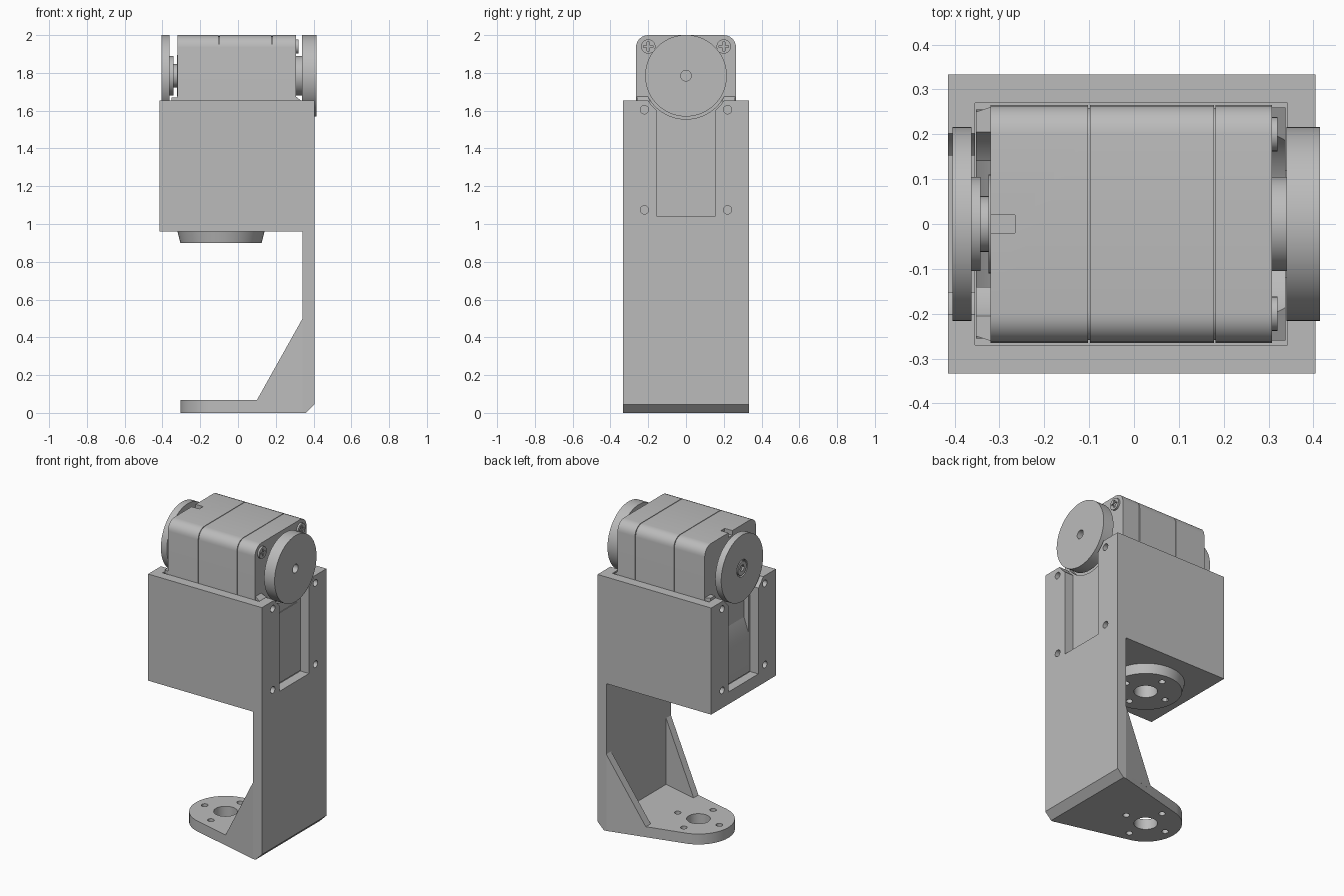
import bpy, bmesh
from math import cos, sin, pi, radians
from mathutils import Vector

cube = bpy.data.objects.get("Cube")
if cube:
    bpy.data.objects.remove(cube, do_unlink=True)

grey = bpy.data.materials.new("light grey")
grey.use_nodes = True
COLOUR = (0.5, 0.5, 0.5, 1)
grey.diffuse_color = COLOUR
grey.node_tree.nodes["Principled BSDF"].inputs["Base Color"].default_value = COLOUR


def finish(name, bm):
    bmesh.ops.recalc_face_normals(bm, faces=bm.faces)
    mesh = bpy.data.meshes.new(name)
    bm.to_mesh(mesh)
    bm.free()
    mesh.materials.append(grey)
    ob = bpy.data.objects.new(name, mesh)
    bpy.context.collection.objects.link(ob)
    return ob


def place(axis, u, v, w):
    return {"x": Vector((w, u, v)), "y": Vector((u, w, v)), "z": Vector((u, v, w))}[axis]


def prism(name, pts, axis, a, b, end_pts=None):
    """Extrude a flat outline along an axis from a to b."""
    bm = bmesh.new()
    low = [bm.verts.new(place(axis, u, v, a)) for u, v in pts]
    high = [bm.verts.new(place(axis, u, v, b)) for u, v in (end_pts or pts)]
    bm.faces.new(low)
    bm.faces.new(high)
    for i in range(len(pts)):
        j = (i + 1) % len(pts)
        bm.faces.new((low[i], low[j], high[j], high[i]))
    return finish(name, bm)


def hull(name, points):
    bm = bmesh.new()
    for p in points:
        bm.verts.new(p)
    bmesh.ops.convex_hull(bm, input=bm.verts)
    bmesh.ops.dissolve_limit(bm, angle_limit=radians(1), verts=bm.verts, edges=bm.edges)
    return finish(name, bm)


def circle(u, v, r, n=48):
    return [(u + r * cos(2 * pi * i / n), v + r * sin(2 * pi * i / n)) for i in range(n)]


def box(name, x0, x1, y0, y1, z0, z1):
    return prism(name, [(x0, y0), (x1, y0), (x1, y1), (x0, y1)], "z", z0, z1)


def disc(name, axis, u, v, r, a, b, n=48):
    return prism(name, circle(u, v, r, n), axis, a, b)


def cut(ob, *cutters):
    bpy.context.view_layer.objects.active = ob
    for c in cutters:
        mod = ob.modifiers.new("cut", "BOOLEAN")
        mod.operation = "DIFFERENCE"
        mod.solver = "EXACT"
        mod.object = c
        bpy.ops.object.modifier_apply(modifier=mod.name)
        bpy.data.objects.remove(c, do_unlink=True)


AXLE = 1.785      # height of the turning axle
PIVOT = -0.09     # x of the vertical turning axis
WIDE = 0.333      # half width of the bracket

# Bracket: one L-shaped side profile, hollowed for the motor
bracket = prism("bracket", [(0.36, 0), (0.405, 0.045), (0.405, 1.655), (-0.415, 1.655),
                            (-0.415, 0.96), (0.342, 0.96), (0.342, 0)], "y", -WIDE, WIDE)
cut(bracket,
    box("cutter", -0.355, 0.342, -0.27, 0.27, 1.03, 1.8),
    box("cutter", -0.6, 0.6, -0.153, 0.153, 1.04, 1.8),
    disc("cutter", "x", 0, AXLE, 0.24, -0.6, 0.6, 64))
for y in (-0.22, 0.22):
    for z in (1.075, 1.605):
        cut(bracket, disc("cutter", "x", y, z, 0.022, -0.6, -0.35, 20),
            disc("cutter", "x", y, z, 0.022, 0.335, 0.6, 20))


def mount_holes(ob, z0, z1):
    cut(ob, disc("cutter", "z", PIVOT, 0, 0.07, z0, z1, 40))
    for i in range(4):
        a = i * pi / 2
        cut(ob, disc("cutter", "z", PIVOT + 0.15 * cos(a), 0.15 * sin(a), 0.02, z0, z1, 20))


mount_holes(bracket, 0.9, 1.1)

# Round boss under the motor box
boss = prism("lower_boss", circle(PIVOT, 0, 0.215, 64), "z", 0.9, 0.96, circle(PIVOT, 0, 0.23, 64))
mount_holes(boss, 0.8, 1.1)

# Tapered foot plate with a rounded end
foot = hull("foot_plate", [(x, y, z) for z in (0, 0.068)
                           for x, y in circle(PIVOT, 0, 0.215, 64) + [(0.342, -WIDE), (0.342, WIDE)]])
mount_holes(foot, -0.1, 0.2)

# Sloping gussets along the tapered edges
for side, label in ((1, "left"), (-1, "right")):
    hull(label + "_gusset", [(x, side * y, z) for x, outer, top in ((0.342, WIDE, 0.5), (0.1, 0.271, 0.068))
                             for y in (outer, outer - 0.05) for z in (0.04, top)])

# Motor body: three case sections with thin seams between them


def case_outline(inset=0):
    w, top, r = 0.265 - inset, 2.0 - inset, 0.065
    arc = [(w - r + r * cos(a), top - r + r * sin(a)) for a in [i * pi / 12 for i in range(7)]]
    return [(w, 1.04 + inset)] + arc + [(-y, z) for y, z in reversed(arc)] + [(-w, 1.04 + inset)]


for name, a, b in (("back_case", -0.32, -0.102), ("middle_case", -0.098, 0.178), ("front_case", 0.182, 0.308)):
    case = prism(name, case_outline(), "x", a, b)
    if name == "back_case":
        cut(case, box("cutter", -0.4, -0.265, -0.02, 0.02, 1.97, 2.1))
prism("case_core", case_outline(0.006), "x", -0.2, 0.25)

# Lower ends of the motor case, wider than the top and hollowed around the axle
front_end = prism("front_end_case", [(0.3, 1.04), (0.338, 1.04), (0.338, 1.65), (0.3, 1.68)], "y", -0.26, 0.26)
cut(front_end, disc("cutter", "x", 0, AXLE, 0.23, 0.2, 0.5, 64))
prism("back_end_case", [(-0.31, 1.04), (-0.352, 1.04), (-0.352, 1.3), (-0.31, 1.42)], "y", -0.255, 0.255)
for side, label in ((1, "left"), (-1, "right")):
    column = prism(label + "_end_column", [(-0.31, side * 0.14), (-0.352, side * 0.14),
                                           (-0.352, side * 0.25), (-0.31, side * 0.264)], "z", 1.04, 1.67)
    cut(column, disc("cutter", "x", 0, AXLE, 0.235, -0.5, -0.2, 64))
box("front_cover_panel", 0.335, 0.342, -0.12, 0.12, 1.09, 1.5)

# Front turning disc and hub
front_horn = disc("front_horn", "x", 0, AXLE, 0.216, 0.34, 0.415, 72)
cut(front_horn, disc("cutter", "x", 0, AXLE, 0.028, 0.37, 0.5, 24))
disc("front_hub", "x", 0, AXLE, 0.105, 0.3, 0.342)

# Back turning disc, stepped hub and centre screw
back_horn = disc("back_horn", "x", 0, AXLE, 0.216, -0.405, -0.362, 72)
cut(back_horn, disc("cutter", "x", 0, AXLE, 0.055, -0.5, -0.39, 32))
back_screw = disc("back_centre_screw", "x", 0, AXLE, 0.045, -0.405, -0.38, 32)
cut(back_screw, disc("cutter", "x", 0, AXLE, 0.022, -0.5, -0.392, 6))
disc("back_hub", "x", 0, AXLE, 0.105, -0.364, -0.342)
disc("back_shaft", "x", 0, AXLE, 0.062, -0.345, -0.315)
disc("back_collar", "x", 0, AXLE, 0.11, -0.324, -0.315)

# Cross-slotted screws in the top corners of the front case
for side, label in ((1, "left"), (-1, "right")):
    y, z = side * 0.2, 1.94
    screw = disc(label + "_case_screw", "x", y, z, 0.038, 0.3, 0.32, 28)
    cut(screw, box("cutter", 0.312, 0.4, y - 0.006, y + 0.006, z - 0.024, z + 0.024),
        box("cutter", 0.312, 0.4, y - 0.024, y + 0.024, z - 0.006, z + 0.006))

# Smooth the round walls, keep the edges crisp
for ob in bpy.context.collection.objects:
    if ob.type == "MESH":
        bpy.ops.object.select_all(action="DESELECT")
        ob.select_set(True)
        bpy.context.view_layer.objects.active = ob
        bpy.ops.object.shade_smooth_by_angle(angle=radians(25))
